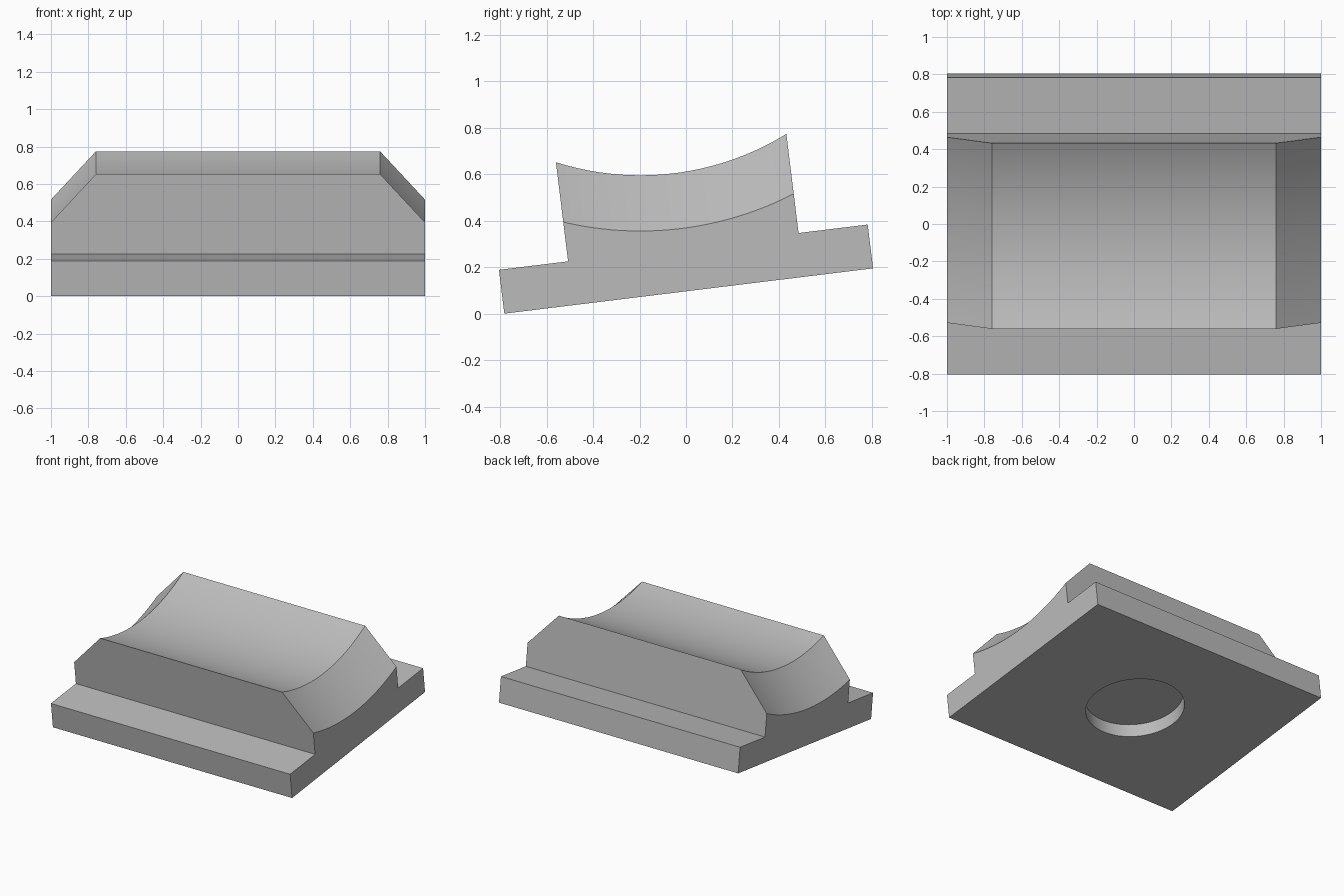
import bpy
import bmesh
from math import radians, sin, sqrt
from mathutils import Matrix

cube = bpy.data.objects.get("Cube")
if cube:
    bpy.data.objects.remove(cube)

TILT = radians(7)
BASE_HALF, BASE_TOP = 0.8, 0.19      # stepped base plate
BLOCK_HALF = 0.5                     # raised block
AXIS_HEIGHT, RADIUS = 1.711, 1.2     # cylinder that hollows out the top
FLAT_X, END_X = 0.76, 1.0            # the ends flare away at 45 degrees
ARC_STEPS = 48

grey = bpy.data.materials.new("grey")
grey.use_nodes = True
grey.diffuse_color = (0.5, 0.5, 0.5, 1)
grey.node_tree.nodes["Principled BSDF"].inputs["Base Color"].default_value = (0.5, 0.5, 0.5, 1)


def section(radius):
    """Side outline: base, step, concave top, step."""
    arc = []
    for i in range(ARC_STEPS + 1):
        y = BLOCK_HALF - 2 * BLOCK_HALF * i / ARC_STEPS
        arc.append((y, AXIS_HEIGHT - sqrt(radius ** 2 - y ** 2)))
    right = [(BASE_HALF, 0), (BASE_HALF, BASE_TOP), (BLOCK_HALF, BASE_TOP)]
    left = [(-y, z) for y, z in reversed(right)]
    return right + arc + left


def make_object(name, bm):
    bmesh.ops.recalc_face_normals(bm, faces=bm.faces)
    mesh = bpy.data.meshes.new(name)
    bm.to_mesh(mesh)
    bm.free()
    mesh.materials.append(grey)
    obj = bpy.data.objects.new(name, mesh)
    bpy.context.collection.objects.link(obj)
    return obj


# Saddle block: the outline lofted through four stations
bm = bmesh.new()
loops = []
for x in (-END_X, -FLAT_X, FLAT_X, END_X):
    radius = RADIUS + abs(x) - FLAT_X
    loops.append([bm.verts.new((x, y, z)) for y, z in section(radius)])
for a, b in zip(loops, loops[1:]):
    for i in range(len(a)):
        j = (i + 1) % len(a)
        bm.faces.new((a[i], a[j], b[j], b[i]))
bm.faces.new(loops[0])
bm.faces.new(loops[-1])
block = make_object("saddle_block", bm)

# Round blind hole in the underside
bm = bmesh.new()
bmesh.ops.create_cone(bm, cap_ends=True, segments=64, radius1=0.34, radius2=0.34, depth=0.2)
cutter = make_object("hole_cutter", bm)
cut = block.modifiers.new("hole", "BOOLEAN")
cut.operation = "DIFFERENCE"
cut.solver = "EXACT"
cut.object = cutter
bpy.context.view_layer.objects.active = block
block.select_set(True)
bpy.ops.object.modifier_apply(modifier=cut.name)
bpy.data.objects.remove(cutter)

# Tilt the finished block so its front edge rests on the ground
tilt = Matrix.Rotation(TILT, 4, "X")
lift = Matrix.Translation((0, BASE_TOP * sin(TILT) / 2, BASE_HALF * sin(TILT)))
block.data.transform(lift @ tilt)
bpy.ops.object.shade_smooth_by_angle(angle=radians(25))
